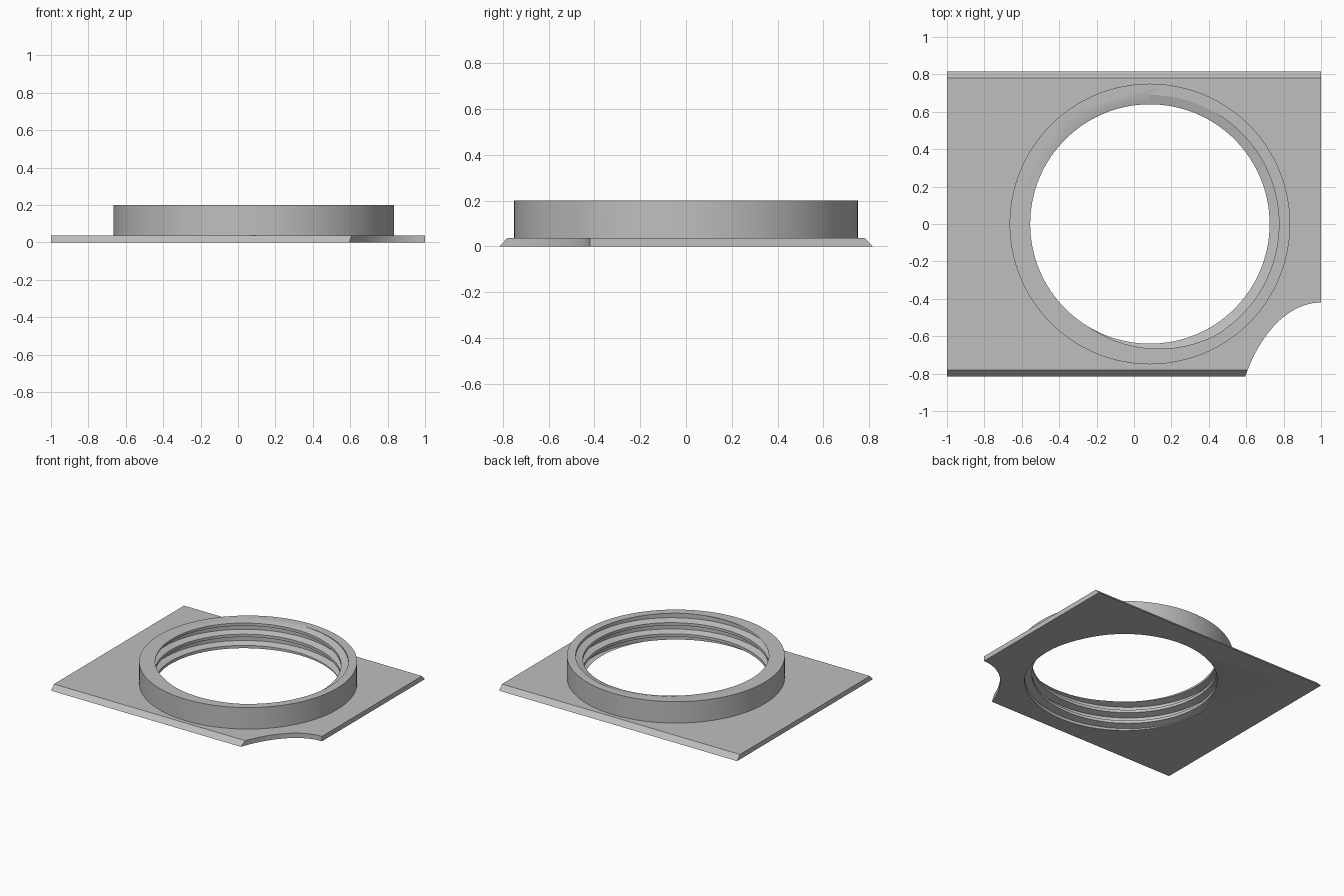
import bpy, bmesh
from math import pi, cos, sin

if "Cube" in bpy.data.objects:
    bpy.data.objects.remove(bpy.data.objects["Cube"], do_unlink=True)

RING_X, RING_R, RING_TOP = 0.085, 0.75, 0.2
PLATE_TOP = 0.037
CREST, ROOT, PITCH = 0.64, 0.69, 0.085

grey = bpy.data.materials.new("light grey")
grey.use_nodes = True
colour = (0.52, 0.52, 0.52, 1)
grey.diffuse_color = colour
grey.node_tree.nodes["Principled BSDF"].inputs["Base Color"].default_value = colour


def make_object(name, bm):
    bmesh.ops.recalc_face_normals(bm, faces=bm.faces[:])
    mesh = bpy.data.meshes.new(name)
    bm.to_mesh(mesh)
    bm.free()
    mesh.materials.append(grey)
    obj = bpy.data.objects.new(name, mesh)
    bpy.context.collection.objects.link(obj)
    return obj


def prism(name, points, direction):
    bm = bmesh.new()
    face = bm.faces.new([bm.verts.new(p) for p in points])
    new = bmesh.ops.extrude_face_region(bm, geom=[face])["geom"]
    verts = [g for g in new if isinstance(g, bmesh.types.BMVert)]
    bmesh.ops.translate(bm, verts=verts, vec=direction)
    return make_object(name, bm)


def disc(cx, cy, rx, ry, z, n=128):
    return [(cx + rx * cos(2 * pi * i / n), cy + ry * sin(2 * pi * i / n), z) for i in range(n)]


def threaded_core(name, n=128, turns=9):
    # Helical surface, each turn joined to the next at the seam
    corners = [(-0.29, ROOT), (-0.125, CREST), (0.125, CREST), (0.29, ROOT)]
    rows = [(k + f, r) for k in range(turns) for f, r in corners]
    step = len(corners)
    start = RING_TOP - PITCH * (195 / 360 + 5)
    bm = bmesh.new()
    cols = []
    for i in range(n):
        a = 2 * pi * i / n
        cols.append([bm.verts.new((RING_X + r * cos(a), r * sin(a), start + PITCH * (t + i / n)))
                     for t, r in rows])
    for i in range(n):
        left = cols[i]
        right = cols[i + 1] if i + 1 < n else cols[0][step:]
        for j in range(len(right) - 1):
            bm.faces.new((left[j], right[j], right[j + 1], left[j + 1]))
    # Close both ends with cones, well clear of the ring
    low, high = bm.verts.new((RING_X, 0, -0.6)), bm.verts.new((RING_X, 0, 0.8))
    for e in [e for e in bm.edges if e.is_boundary]:
        a, b = e.verts
        bm.faces.new((a, b, low if a.co.z < RING_TOP / 2 else high))
    return make_object(name, bm)


def combine(target, tool, operation):
    mod = target.modifiers.new(tool.name, "BOOLEAN")
    mod.operation, mod.object, mod.solver = operation, tool, "EXACT"
    bpy.context.view_layer.objects.active = target
    bpy.ops.object.modifier_apply(modifier=mod.name)
    bpy.data.objects.remove(tool, do_unlink=True)


# Base plate with bevelled front and back edges
plate = prism("threaded_mount_plate",
              [(-1, -0.815, 0), (-1, 0.815, 0), (-1, 0.78, PLATE_TOP), (-1, -0.78, PLATE_TOP)],
              (2, 0, 0))

# Rounded notch in the front corner
combine(plate, prism("notch_cutter", disc(1, -1.24, 0.474, 0.82, -0.1), (0, 0, 0.3)), "DIFFERENCE")

# Raised collar
combine(plate, prism("collar", disc(RING_X, 0, RING_R, RING_R, 0.01), (0, 0, RING_TOP - 0.01)), "UNION")

# Internal screw thread
combine(plate, threaded_core("thread_cutter"), "DIFFERENCE")

bpy.ops.object.select_all(action="DESELECT")
plate.select_set(True)
bpy.context.view_layer.objects.active = plate
bpy.ops.object.shade_smooth_by_angle(angle=pi / 7)
